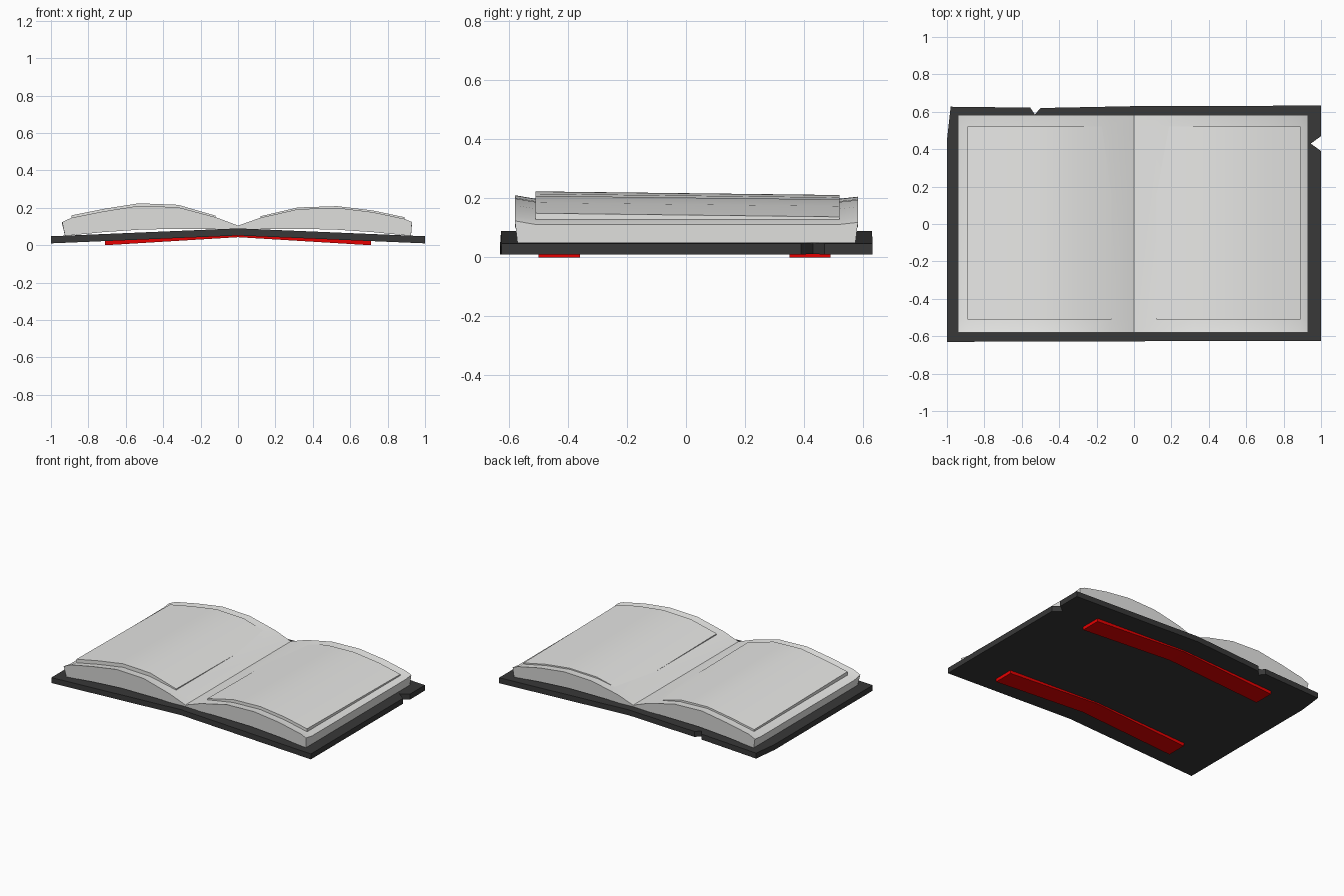
import bpy, bmesh

if "Cube" in bpy.data.objects:
    bpy.data.objects.remove(bpy.data.objects["Cube"])


def material(name, rgb):
    m = bpy.data.materials.new(name)
    m.diffuse_color = (*rgb, 1)
    m.use_nodes = True
    m.node_tree.nodes["Principled BSDF"].inputs["Base Color"].default_value = m.diffuse_color
    return m


COVER = material("charcoal_cover", (0.04, 0.04, 0.04))
PAPER = material("paper", (0.8, 0.8, 0.785))
RED = material("red_band", (0.8, 0.0, 0.0))


def finish(bm, name, mat, angle=None):
    bmesh.ops.recalc_face_normals(bm, faces=bm.faces)
    me = bpy.data.meshes.new(name)
    bm.to_mesh(me)
    bm.free()
    ob = bpy.data.objects.new(name, me)
    bpy.context.collection.objects.link(ob)
    me.materials.append(mat)
    if angle:
        bpy.ops.object.select_all(action='DESELECT')
        ob.select_set(True)
        bpy.context.view_layer.objects.active = ob
        bpy.ops.object.shade_smooth_by_angle(angle=angle)
    return ob


def loft(name, outline, stations, mat, shape=lambda x, y, z: (x, y, z), angle=None):
    """Sweep a closed x-z outline through several y stations and cap the ends."""
    bm = bmesh.new()
    rings = [[bm.verts.new(shape(x, y, z)) for x, z in outline] for y in stations]
    n = len(outline)
    for a, b in zip(rings, rings[1:]):
        for i in range(n):
            j = (i + 1) % n
            bm.faces.new((a[i], a[j], b[j], b[i]))
    bm.faces.new(rings[0])
    bm.faces.new(rings[-1])
    return finish(bm, name, mat, angle)


# Cover: two hinged boards sharing the raised spine line, with two torn notches
def cover_bottom(x):
    return 0.052 - 0.042 * abs(x)


left = [(-0.50, 0.62), (-0.53, 0.585), (-0.555, 0.622), (-0.98, 0.627), (-1, 0.45), (-1, -0.63)]
right = [(1, -0.625), (1, 0.39), (0.945, 0.43), (1, 0.47), (1, 0.633)]
bm = bmesh.new()
front, back = [bm.verts.new((0, y, cover_bottom(0))) for y in (-0.627, 0.63)]
for pts in (left, right[::-1]):
    bm.faces.new([front, back] + [bm.verts.new((x, y, cover_bottom(x))) for x, y in pts])
bmesh.ops.recalc_face_normals(bm, faces=bm.faces)
top = bmesh.ops.extrude_face_region(bm, geom=bm.faces[:], use_keep_orig=True)["geom"]
for v in top:
    if isinstance(v, bmesh.types.BMVert):
        v.co.z += 0.038
finish(bm, "cover", COVER)

# Page block: double-arched cross-section with slightly curled front and back lips
arch_l = [(-0.94, 0.115), (-0.89, 0.138), (-0.72, 0.172), (-0.53, 0.202), (-0.32, 0.194), (-0.12, 0.150)]
arch_r = [(0.12, 0.147), (0.32, 0.184), (0.53, 0.191), (0.72, 0.168), (0.89, 0.132), (0.93, 0.115)]
under_r = [(0.925, 0.05), (0.72, 0.070), (0.5, 0.085), (0.2, 0.087)]
under = under_r + [(0, 0.083)] + [(-x, z) for x, z in under_r[::-1]]


def curl(x, y, z):
    if z < 0.1:
        return x, y * 0.985, z
    if abs(x) > 0.2:
        z += 0.009 if y < -0.55 else (0.004 if y > 0.55 else -0.003)
    return x, y, z


loft("page_block", arch_l + [(0, 0.105)] + arch_r + under,
     (-0.58, -0.51, 0.52, 0.583), PAPER, curl, 0.6)


# Raised open sheets, tilting down a little toward the back
def tilt(x, y, z):
    return x, y, z - 0.012 * (y + 0.51)


for name, arch, lift in (("left_sheet", arch_l[1:], 0.022), ("right_sheet", arch_r[:-1], 0.018)):
    tops = [(x, z + (lift if abs(x) > 0.2 else 0.008)) for x, z in arch]
    base = [(x, z - 0.012) for x, z in arch[::-1]]
    loft(name, tops + base, (-0.51, 0.52), PAPER, tilt, 0.6)

# Red bands under the cover, following the fold
xs = (-0.71, 0, 0.71)
band = [(x, cover_bottom(x) - (0.009 if x == 0 else 0.0222)) for x in xs]
band += [(x, cover_bottom(x) + 0.002) for x in xs[::-1]]
for name, y0, y1 in (("front_band", -0.5, -0.36), ("back_band", 0.35, 0.49)):
    loft(name, band, (y0, y1), RED)
